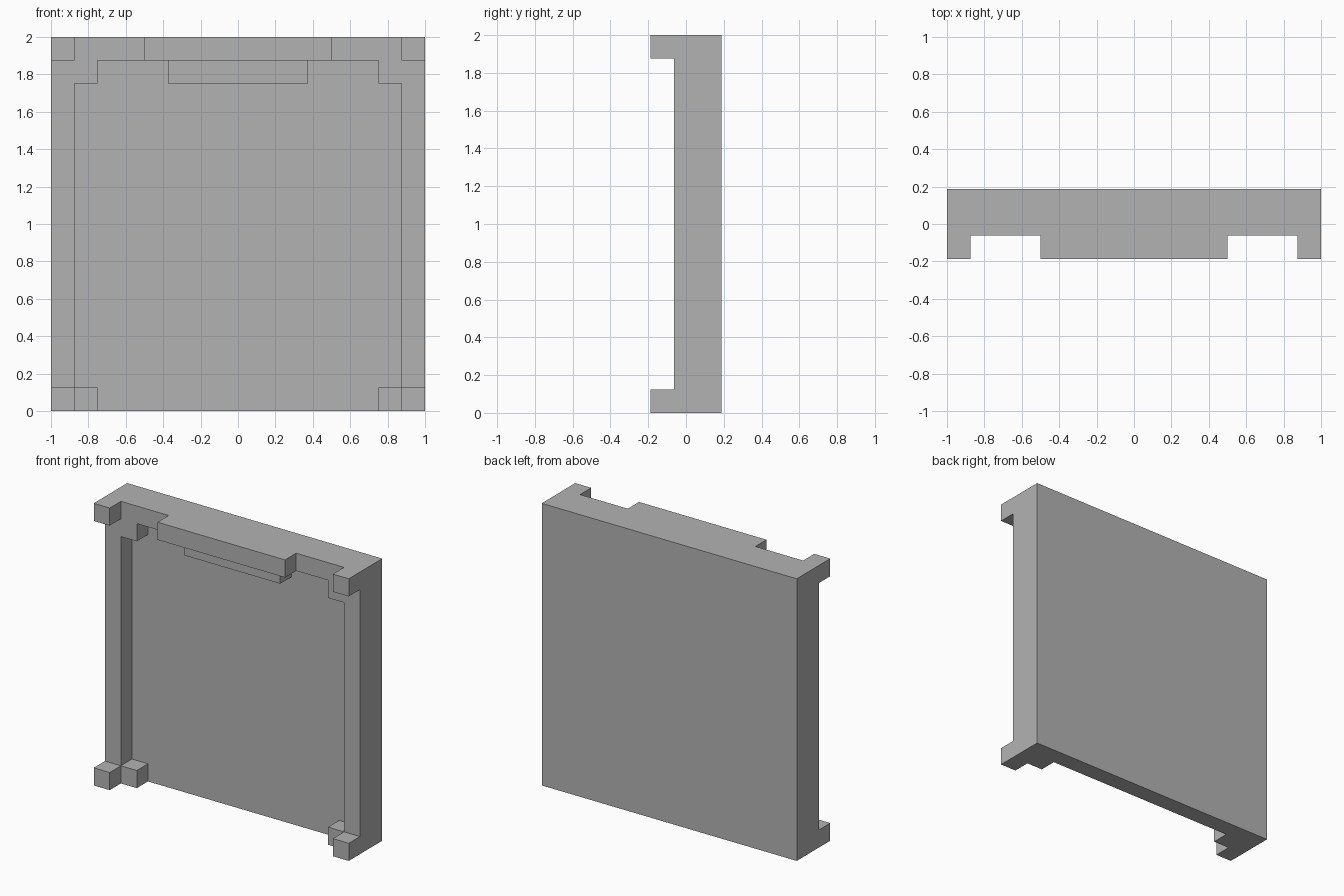
import bpy
import bmesh
from mathutils import Vector

cube = bpy.data.objects.get("Cube")
if cube:
    bpy.data.objects.remove(cube, do_unlink=True)

U = 0.125  # module size shared by every part

grey = bpy.data.materials.new("plain grey")
grey.use_nodes = True
colour = (0.45, 0.45, 0.45, 1)
grey.diffuse_color = colour
bsdf = next(n for n in grey.node_tree.nodes if n.type == "BSDF_PRINCIPLED")
bsdf.inputs["Base Color"].default_value = colour

# Depth layers along y: panel at the back, frame in the middle, studs in front
BACK, MIDDLE, FRONT = (0.5, 1.5), (-0.5, 0.5), (-1.5, -0.5)


def box(name, x, y, z):
    """Flat-sided block given its (low, high) extents in modules."""
    low, high = (Vector(c) * U for c in zip(x, y, z))
    bm = bmesh.new()
    bmesh.ops.create_cube(bm, size=1)
    for v in bm.verts:
        v.co = [l + (c + 0.5) * (h - l) for l, h, c in zip(low, high, v.co)]
    mesh = bpy.data.meshes.new(name)
    bm.to_mesh(mesh)
    bm.free()
    mesh.materials.append(grey)
    obj = bpy.data.objects.new(name, mesh)
    bpy.context.collection.objects.link(obj)
    return obj


def pair(name, x, y, z):
    """The same block on both sides, left being +x."""
    box("left_" + name, x, y, z)
    box("right_" + name, (-x[1], -x[0]), y, z)


# Back panel
box("back_panel", (-8, 8), BACK, (0, 16))

# Raised frame: two side rails, a top rail and the lip below it
pair("side_rail", (7, 8), MIDDLE, (0, 16))
box("top_rail", (-7, 7), MIDDLE, (15, 16))
box("top_lip", (-3, 3), MIDDLE, (14, 15))

# Inner blocks and front studs in the corners
pair("lower_inner_block", (6, 7), MIDDLE, (0, 1))
pair("upper_inner_block", (6, 7), MIDDLE, (14, 15))
pair("lower_corner_stud", (7, 8), FRONT, (0, 1))
pair("upper_corner_stud", (7, 8), FRONT, (15, 16))

# Bar projecting from the middle of the top rail
box("top_bar", (-4, 4), FRONT, (15, 16))
